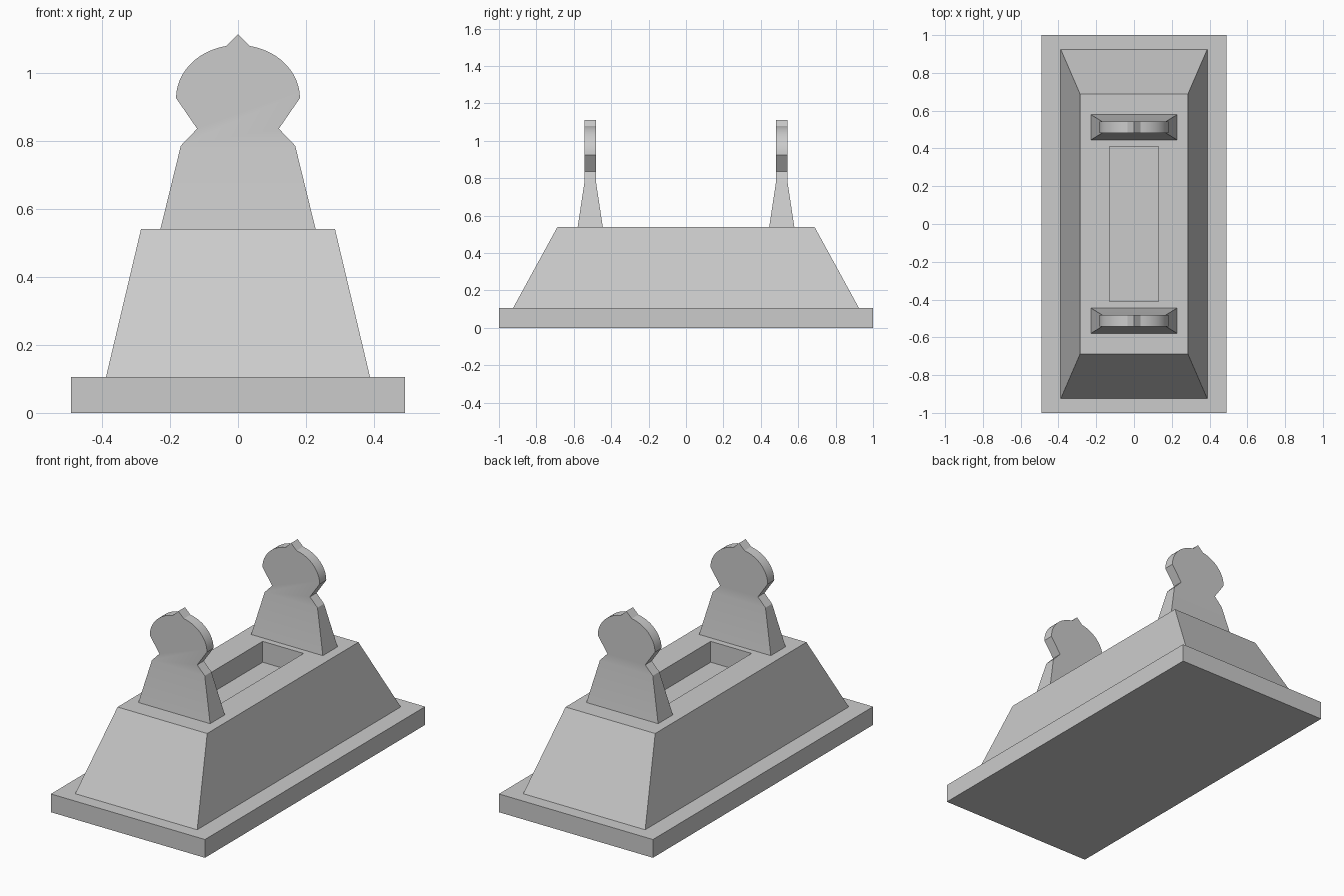
import bpy
import bmesh
from math import cos, sin, radians

cube = bpy.data.objects.get("Cube")
if cube:
    bpy.data.objects.remove(cube, do_unlink=True)

# One plain stone colour
stone = bpy.data.materials.new("grey stone")
stone.use_nodes = True
colour = (0.6, 0.6, 0.6, 1)
stone.diffuse_color = colour
stone.node_tree.nodes["Principled BSDF"].inputs["Base Color"].default_value = colour


def finish(name, bm):
    bmesh.ops.recalc_face_normals(bm, faces=bm.faces)
    mesh = bpy.data.meshes.new(name)
    bm.to_mesh(mesh)
    bm.free()
    mesh.materials.append(stone)
    obj = bpy.data.objects.new(name, mesh)
    bpy.context.collection.objects.link(obj)
    return obj


def bridge(bm, a, b):
    n = len(a)
    for i in range(n):
        j = (i + 1) % n
        bm.faces.new((a[i], a[j], b[j], b[i]))


def stacked(name, levels):
    """Solid of rectangular rings, each (half width, half length, height)."""
    bm = bmesh.new()
    rings = [[bm.verts.new((sx * w, sy * l, z))
              for sx, sy in ((-1, -1), (1, -1), (1, 1), (-1, 1))]
             for w, l, z in levels]
    for a, b in zip(rings, rings[1:]):
        bridge(bm, a, b)
    bm.faces.new(rings[0])
    bm.faces.new(rings[-1])
    return finish(name, bm)


def headstone(name, y):
    # Right half of the outline: flared foot, neck, rounded head, pointed tip
    half = [(0.228, 0.54), (0.168, 0.785), (0.12, 0.835)]
    steps = 12
    for i in range(steps + 1):
        a = radians(79) * i / steps
        half.append((0.182 * cos(a), 0.925 + 0.156 * sin(a)))
    outline = half + [(0, 1.112)] + [(-x, z) for x, z in reversed(half)]
    bm = bmesh.new()
    sides = []
    for s in (-1, 1):
        verts = [bm.verts.new((x, y + s * (0.067 if z < 0.6 else 0.03), z))
                 for x, z in outline]
        bm.faces.new(verts[1:-1])
        bm.faces.new((verts[0], verts[1], verts[-2], verts[-1]))
        sides.append(verts)
    bridge(bm, *sides)
    obj = finish(name, bm)
    bpy.ops.object.select_all(action='DESELECT')
    obj.select_set(True)
    bpy.context.view_layer.objects.active = obj
    bpy.ops.object.shade_smooth_by_angle(angle=radians(20))


# Plinth, tapered body with its planting recess, and the two upright stones
stacked("plinth", [(0.49, 1, 0), (0.49, 1, 0.105)])
stacked("tapered_body", [(0.388, 0.925, 0.105), (0.285, 0.687, 0.54),
                         (0.13, 0.41, 0.54), (0.13, 0.41, 0.42)])
headstone("front_headstone", -0.512)
headstone("back_headstone", 0.512)
